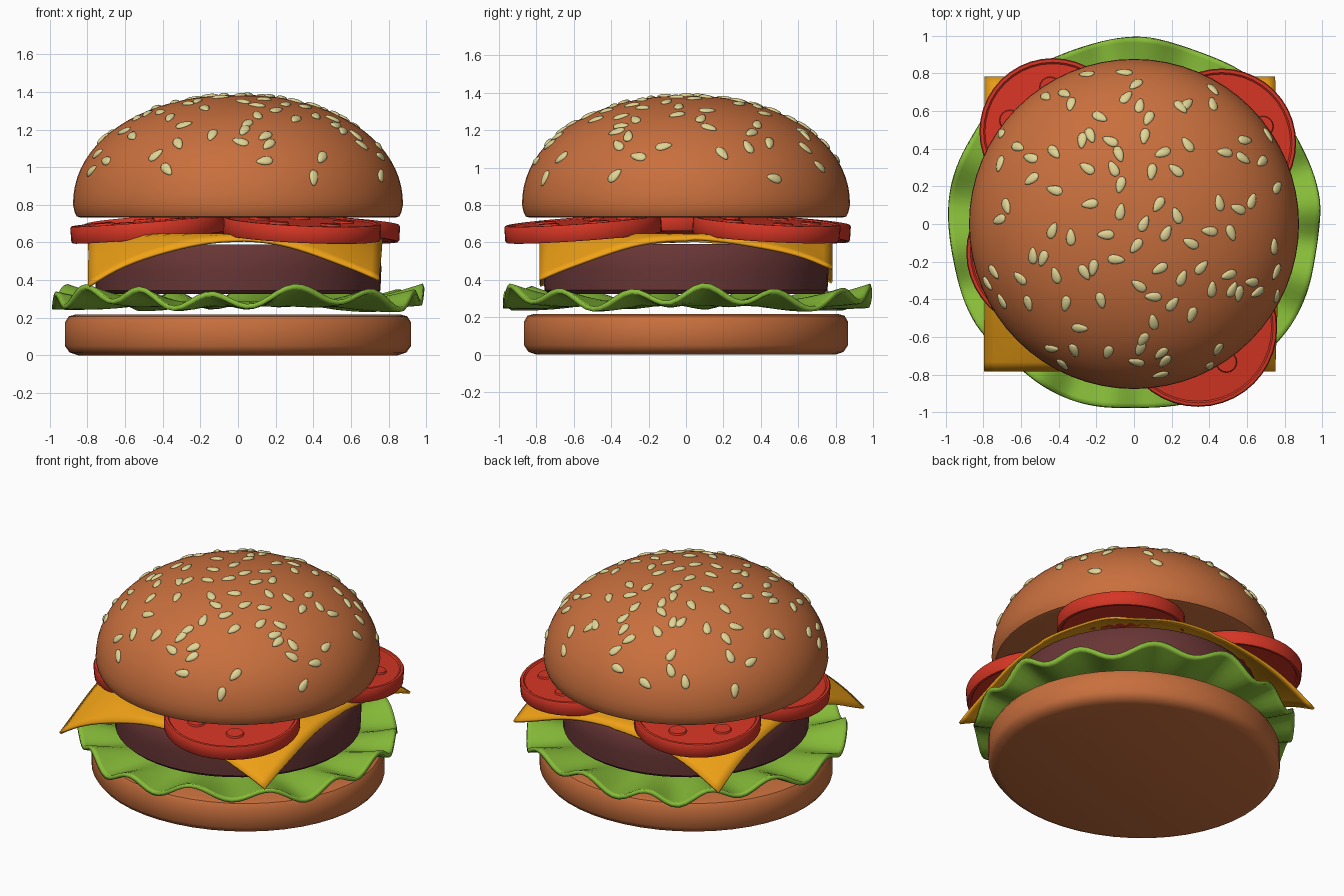
import bpy, bmesh, math, random
from mathutils import Matrix, Vector

if "Cube" in bpy.data.objects:
    bpy.data.objects.remove(bpy.data.objects["Cube"])

random.seed(11)
TAU = 2 * math.pi


def material(name, rgb):
    m = bpy.data.materials.new(name)
    m.diffuse_color = (*rgb, 1)
    m.use_nodes = True
    m.node_tree.nodes["Principled BSDF"].inputs["Base Color"].default_value = m.diffuse_color
    return m


BUN = material("bun", (0.58, 0.16, 0.047))
PATTY = material("patty", (0.14, 0.036, 0.036))
CHEESE = material("cheese", (0.87, 0.36, 0.008))
TOMATO = material("tomato", (0.66, 0.036, 0.018))
LETTUCE = material("lettuce", (0.24, 0.50, 0.04))
SEED = material("seed", (0.74, 0.66, 0.30))


def finish(name, bm, mat, angle=40, thickness=0):
    bmesh.ops.recalc_face_normals(bm, faces=bm.faces)
    mesh = bpy.data.meshes.new(name)
    bm.to_mesh(mesh)
    bm.free()
    mesh.materials.append(mat)
    ob = bpy.data.objects.new(name, mesh)
    bpy.context.collection.objects.link(ob)
    bpy.ops.object.select_all(action='DESELECT')
    ob.select_set(True)
    bpy.context.view_layer.objects.active = ob
    bpy.ops.object.shade_smooth_by_angle(angle=math.radians(angle))
    if thickness:
        s = ob.modifiers.new("thickness", 'SOLIDIFY')
        s.thickness, s.offset = thickness, 0
    return ob


def lathe(bm, profile, n):
    """Revolve (radius, z) points around z; radius 0 makes a pole."""
    rings = []
    for r, z in profile:
        if r == 0:
            rings.append([bm.verts.new((0, 0, z))] * n)
        else:
            rings.append([bm.verts.new((r * math.cos(TAU * i / n), r * math.sin(TAU * i / n), z))
                          for i in range(n)])
    for a, b in zip(rings, rings[1:]):
        for i in range(n):
            j = (i + 1) % n
            bm.faces.new(list(dict.fromkeys((a[i], a[j], b[j], b[i]))))


# Bottom bun, slightly wider than deep
bm = bmesh.new()
lathe(bm, [(0, 0), (0.85, 0), (0.895, 0.015), (0.92, 0.05), (0.92, 0.175), (0.90, 0.207), (0.86, 0.218), (0, 0.218)], 48)
bmesh.ops.scale(bm, vec=(1, 0.942, 1), verts=bm.verts)
finish("bottom_bun", bm, BUN)

# Lettuce leaf with a ruffled rim
bm = bmesh.new()
lathe(bm, [(r, 0) for r in (0, 0.35, 0.6, 0.7, 0.76, 0.82, 0.87, 0.92, 0.96, 0.985)], 144)
for v in bm.verts:
    r, a = math.hypot(v.co.x, v.co.y), math.atan2(v.co.y, v.co.x)
    t = max(0, (r - 0.6) / 0.385)
    ruffle = 0.042 * math.sin(14 * a + 0.6 * math.sin(3 * a)) + 0.022 * math.sin(5 * a + 1)
    v.co.z = 0.272 + 0.035 * t * t + t * ruffle
    v.co.xy *= 1 + 0.008 * t * math.sin(9 * a)
finish("lettuce", bm, LETTUCE, 60, 0.026)

# Patty
bm = bmesh.new()
lathe(bm, [(0, 0.325), (0.735, 0.325), (0.757, 0.345), (0.762, 0.46), (0.757, 0.57), (0.74, 0.59), (0, 0.59)], 48)
finish("patty", bm, PATTY)

# Cheese slice with four drooping corners
bm = bmesh.new()
bmesh.ops.create_grid(bm, x_segments=32, y_segments=32, size=0.78)
drop = {(-1, -1): 0.27, (1, -1): 0.25, (1, 1): 0.18, (-1, 1): 0.24}
for v in bm.verts:
    x, y = v.co.xy
    t = max(0, (math.hypot(x, y) - 0.72) / 0.38)
    d = drop[(1 if x > 0 else -1, 1 if y > 0 else -1)]
    v.co.z = 0.64 - d * t ** 1.15 + 0.012 * t * math.sin(9 * (x - y))
    v.co.x += -0.012 - 0.02 * t * (x > 0)
finish("cheese", bm, CHEESE, 60, 0.016)

# Tomato slices: raised skin rim, seed bumps, each tilted outwards
slices = [(-0.43, 0.49, 0.39), (0.465, 0.43, 0.395), (0.34, -0.55, 0.42), (-0.48, -0.15, 0.41)]
for k, (x, y, r) in enumerate(slices):
    bm = bmesh.new()
    h = 0.045
    lathe(bm, [(0, -h + 0.008), (r - 0.03, -h + 0.008), (r - 0.022, -h), (r - 0.006, -h), (r, -h + 0.008),
               (r, h - 0.008), (r - 0.006, h), (r - 0.022, h), (r - 0.03, h - 0.008), (0, h - 0.008)], 40)
    for i in range(5):
        a = -0.88 + TAU * i / 5
        bump = Matrix.Translation((0.235 * math.cos(a), 0.235 * math.sin(a), h - 0.006))
        bmesh.ops.create_cone(bm, cap_ends=True, segments=16, radius1=0.06, radius2=0.052,
                              depth=0.018, matrix=bump)
    ob = finish(f"tomato_slice_{k + 1}", bm, TOMATO)
    outward = Vector((x, y, 0)).normalized()
    up = Vector((0, 0, 1)) + outward * 0.085
    ob.rotation_mode = 'QUATERNION'
    ob.rotation_quaternion = Vector((0, 0, 1)).rotation_difference(up)
    ob.location = (x, y, 0.672)

# Top bun: flat base, rounded lip and superellipse dome
BASE, HEIGHT, RAD, POWER = 0.80, 0.585, 0.877, 2.1


def dome(t):
    return RAD * math.cos(t) ** (2 / POWER), BASE + HEIGHT * math.sin(t) ** (2 / POWER)


bm = bmesh.new()
lathe(bm, [(0, 0.732), (0.835, 0.732), (0.857, 0.738), (0.868, 0.76)]
      + [dome(math.pi / 2 * i / 20) for i in range(20)] + [(0, BASE + HEIGHT)], 64)
finish("top_bun", bm, BUN)

# Sesame seeds scattered over the dome, denser towards the top
bm = bmesh.new()
COUNT = 100
for i in range(COUNT):
    rho = 0.985 * math.sqrt((i + 0.5) / COUNT) + random.uniform(-0.03, 0.015)
    t = math.acos(min(0.975, max(0.05, rho)) ** (POWER / 2))
    a = i * 2.39996 + random.uniform(-0.3, 0.3)
    r, z = dome(t)
    r2, z2 = dome(t + 0.01)
    radial = Vector((math.cos(a), math.sin(a), 0))
    slope = (radial * (r2 - r) + Vector((0, 0, z2 - z))).normalized()
    side = Vector((-radial.y, radial.x, 0))
    normal = side.cross(slope)
    if normal.dot(radial) < 0:
        normal = -normal
    place = (Matrix.Translation(radial * r + Vector((0, 0, z)))
             @ normal.to_track_quat('Z', 'Y').to_matrix().to_4x4()
             @ Matrix.Rotation(random.uniform(0, TAU), 4, 'Z')
             @ Matrix.Diagonal((0.046, 0.025, 0.013, 1)))
    geo = bmesh.ops.create_uvsphere(bm, u_segments=12, v_segments=8, radius=1)
    for v in geo["verts"]:
        v.co.y *= 1 - 0.3 * v.co.x
        v.co = place @ v.co
finish("sesame_seeds", bm, SEED, 60)
